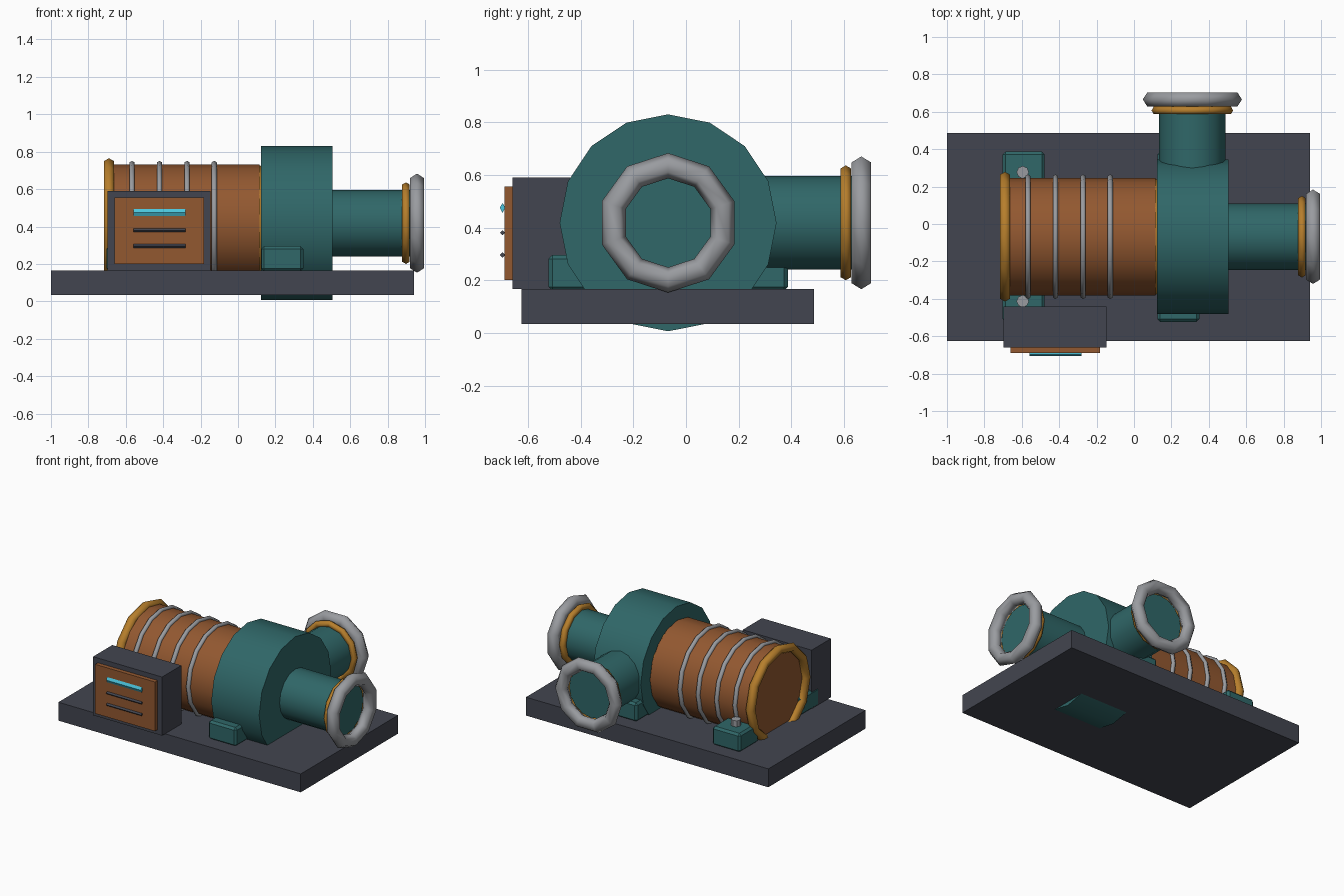
import bpy, math
from mathutils import Vector

if "Cube" in bpy.data.objects:
    bpy.data.objects.remove(bpy.data.objects["Cube"])

CY, CZ = -0.068, 0.418      # shaft axis
OX = 0.312                  # outlet axis


def mat(name, c):
    m = bpy.data.materials.new(name)
    m.diffuse_color = (*c, 1)
    m.use_nodes = True
    m.node_tree.nodes["Principled BSDF"].inputs["Base Color"].default_value = m.diffuse_color
    return m


TEAL = mat("teal_paint", (0.029, 0.135, 0.138))
COPPER = mat("copper_paint", (0.29, 0.098, 0.03))
GOLD = mat("gold_metal", (0.47, 0.21, 0.025))
GRAY = mat("gray_metal", (0.32, 0.33, 0.35))
DARK = mat("dark_steel", (0.055, 0.06, 0.08))
CYAN = mat("cyan_light", (0.07, 0.56, 0.72))


def finish(name, m, smooth=None):
    o = bpy.context.object
    o.name = name
    o.data.materials.append(m)
    bpy.ops.object.transform_apply(location=False, rotation=True, scale=True)
    if smooth:
        bpy.ops.object.shade_smooth_by_angle(angle=math.radians(smooth))
    return o


def box(name, m, x, y, z, bevel=0):
    bpy.ops.mesh.primitive_cube_add(size=1, location=[sum(a) / 2 for a in (x, y, z)])
    bpy.context.object.scale = [a[1] - a[0] for a in (x, y, z)]
    o = finish(name, m)
    if bevel:
        b = o.modifiers.new("bevel", 'BEVEL')
        b.width, b.segments = bevel, 1
    return o


def turn(axis):
    # local x becomes up so that a polygon corner points at +z
    return {'x': (0, math.pi / 2, 0), 'y': (-math.pi / 2, 0, 0), 'z': (0, 0, 0)}[axis]


def rod(name, m, a, b, r, n=16, axis='x', smooth=40):
    a, b = Vector(a), Vector(b)
    bpy.ops.mesh.primitive_cylinder_add(vertices=n, radius=r, depth=(b - a).length,
                                        location=(a + b) / 2, rotation=turn(axis))
    return finish(name, m, smooth)


def ring(name, m, loc, major, minor, n=12, k=6, axis='x', stretch=1):
    bpy.ops.mesh.primitive_torus_add(major_segments=n, minor_segments=k, major_radius=major,
                                     minor_radius=minor, location=loc, rotation=turn(axis))
    bpy.context.object.scale = (1, 1, stretch)
    return finish(name, m, 65)


# base plate
box("base_plate", DARK, (-1, 0.94), (-0.625, 0.487), (0.033, 0.166))

# motor with end ring, bands and joint ring
rod("motor_body", COPPER, (-0.68, CY, CZ), (0.116, CY, CZ), 0.314)
ring("motor_end_ring", GOLD, (-0.69, CY, CZ), 0.315, 0.032)
ring("motor_joint_ring", GOLD, (0.115, CY, CZ), 0.29, 0.02)
for i, x in enumerate((-0.567, -0.42, -0.272, -0.127)):
    ring(f"motor_band_{i + 1}", GRAY, (x, CY, CZ), 0.317, 0.016, 16)

# pump casing, inlet and outlet
rod("pump_casing", TEAL, (0.122, CY, CZ), (0.505, CY, CZ), 0.412)
rod("inlet_pipe", TEAL, (0.45, CY, CZ), (0.925, CY, CZ), 0.178)
rod("outlet_pipe", TEAL, (OX, 0.1, CZ), (OX, 0.635, CZ), 0.178, axis='y')
ring("inlet_collar", GOLD, (0.898, CY, CZ), 0.195, 0.023)
ring("outlet_collar", GOLD, (OX, 0.607, CZ), 0.195, 0.023, axis='y')
ring("inlet_flange", GRAY, (0.957, CY, CZ), 0.217, 0.048, 10, stretch=0.9)
ring("outlet_flange", GRAY, (OX, 0.666, CZ), 0.217, 0.048, 10, axis='y', stretch=0.9)

# feet and bolts on both sides
for side, s in (("front", -1), ("back", 1)):
    y = sorted((CY + s * 0.24, CY + s * 0.455))
    for part, x in (("motor", -0.59), ("pump", 0.237)):
        box(f"{part}_foot_{side}", TEAL, (x - 0.112, x + 0.112), y, (0.16, 0.296), 0.015)
    yb = CY + s * 0.345
    rod(f"foot_bolt_{side}", GRAY, (-0.595, yb, 0.28), (-0.595, yb, 0.34), 0.033, 8, 'z')

# control box with panel, light and slots
box("control_box", DARK, (-0.698, -0.146), (-0.66, -0.44), (0.166, 0.59))
box("control_panel", COPPER, (-0.66, -0.182), (-0.69, -0.655), (0.2, 0.556))
for name, m, z, h in (("status_light", CYAN, 0.475, 0.019),
                      ("upper_slot", DARK, 0.38, 0.010), ("lower_slot", DARK, 0.296, 0.010)):
    o = rod(name, m, (-0.56, -0.697, z), (-0.282, -0.697, z), h, 4, smooth=None)
    o.scale.y = 0.01 / h
